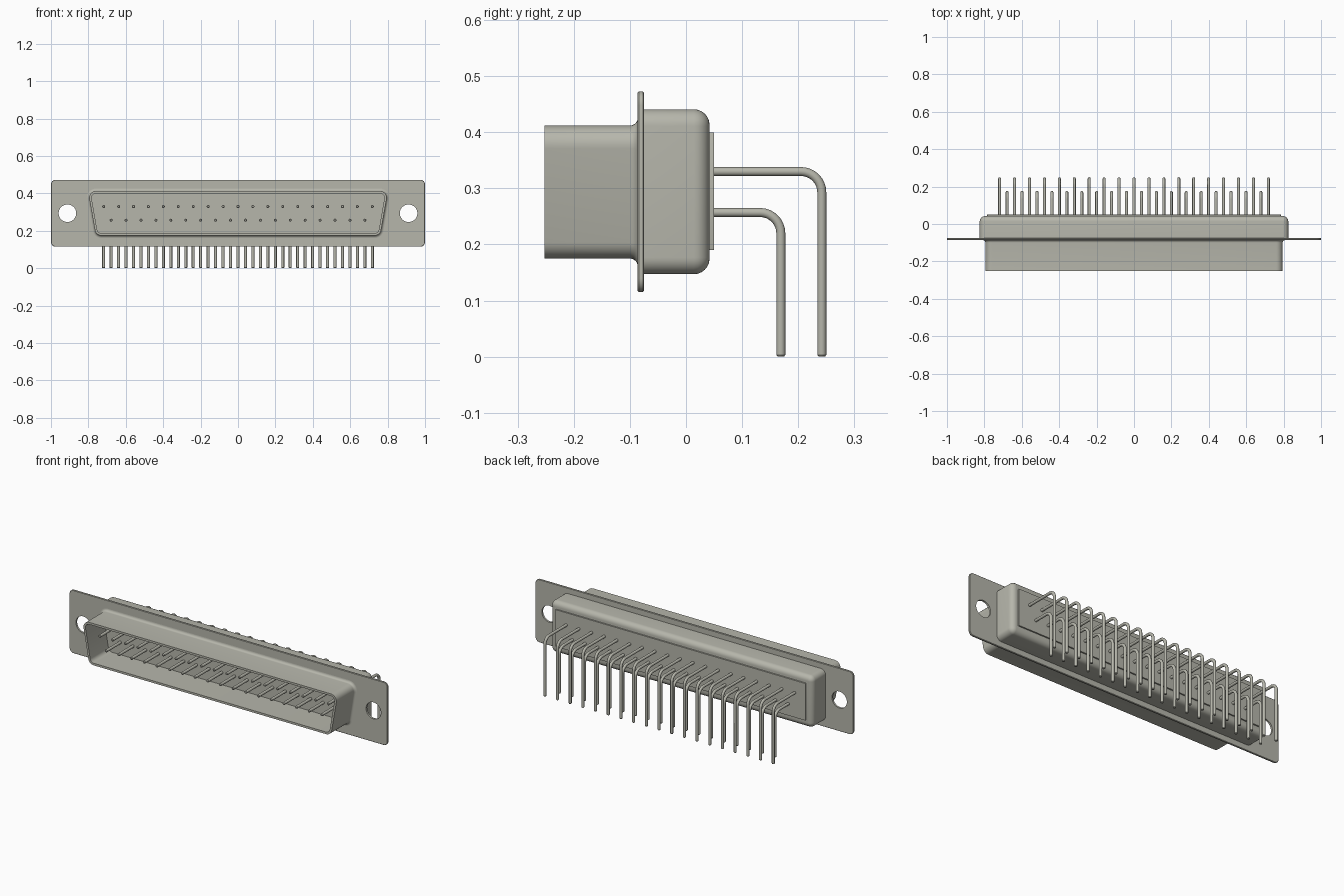
import bpy
import bmesh
from math import sin, cos, tan, pi, radians
from mathutils import Vector

cube = bpy.data.objects.get("Cube")
if cube:
    bpy.data.objects.remove(cube, do_unlink=True)

metal = bpy.data.materials.new("warm grey metal")
metal.use_nodes = True
METAL = (0.47, 0.47, 0.41, 1)
metal.diffuse_color = METAL
bsdf = metal.node_tree.nodes["Principled BSDF"]
bsdf.inputs["Base Color"].default_value = METAL
bsdf.inputs["Roughness"].default_value = 0.5


def add_object(name, mesh):
    ob = bpy.data.objects.new(name, mesh)
    bpy.context.collection.objects.link(ob)
    return ob


def smooth(ob):
    bpy.ops.object.select_all(action="DESELECT")
    ob.select_set(True)
    bpy.context.view_layer.objects.active = ob
    bpy.ops.object.shade_smooth_by_angle(angle=radians(35))


def loft(name, rings):
    """Skin equal-sized rings of points and cap both ends."""
    bm = bmesh.new()
    loops = [[bm.verts.new(p) for p in ring] for ring in rings]
    n = len(loops[0])
    for a, b in zip(loops, loops[1:]):
        for i in range(n):
            j = (i + 1) % n
            bm.faces.new((a[i], a[j], b[j], b[i]))
    bm.faces.new(loops[0])
    bm.faces.new(loops[-1])
    bmesh.ops.recalc_face_normals(bm, faces=bm.faces)
    mesh = bpy.data.meshes.new(name)
    bm.to_mesh(mesh)
    bm.free()
    mesh.materials.append(metal)
    ob = add_object(name, mesh)
    smooth(ob)
    return ob


def outline(half_top, z0, z1, r, y, slant=0, steps=8):
    """Rounded outline at depth y, grown by r around a core trapezoid."""
    half_bottom = half_top - (z1 - z0) * tan(slant)
    corners = [(half_top, z1, -slant, pi / 2),
               (-half_top, z1, pi / 2, pi + slant),
               (-half_bottom, z0, pi + slant, 1.5 * pi),
               (half_bottom, z0, 1.5 * pi, 2 * pi - slant)]
    points = []
    for x, z, start, end in corners:
        for k in range(steps + 1):
            a = start + (end - start) * k / steps
            points.append((x + r * cos(a), y, z + r * sin(a)))
    return points


def quarter(steps=6):
    return [pi / 2 * k / steps for k in range(steps + 1)]


# Mounting flange with two round screw holes
flange = loft("mounting_flange", [
    outline(0.975, 0.14, 0.448, r, y)
    for r, y in [(0.023, -0.086), (0.025, -0.084), (0.025, -0.077), (0.023, -0.075)]])
for side in (-1, 1):
    bpy.ops.mesh.primitive_cylinder_add(vertices=40, radius=0.047, depth=0.1,
                                        location=(side * 0.912, -0.08, 0.294),
                                        rotation=(pi / 2, 0, 0))
    cutter = bpy.context.object
    cutter.name = "screw_hole_cutter"
    cut = flange.modifiers.new("screw_hole", "BOOLEAN")
    cut.object = cutter
    cut.solver = "EXACT"
    bpy.context.view_layer.objects.active = flange
    bpy.ops.object.modifier_apply(modifier=cut.name)
    bpy.data.objects.remove(cutter, do_unlink=True)
smooth(flange)

# Hollow D-shaped front shell, flared where it meets the flange
R, WALL, FLARE = 0.035, 0.012, 0.014
profile = [(R + FLARE * (1 - sin(a)), -0.086 - FLARE * (1 - cos(a))) for a in quarter()]
profile += [(R, -0.252), (R - WALL, -0.252), (R - WALL, -0.088)]
loft("front_shell", [outline(0.76, 0.21, 0.377, r, y, radians(10)) for r, y in profile])

# Rear housing with a rounded back edge
E = 0.028
profile = [(0.03, -0.075)]
profile += [(0.03 - E * (1 - cos(a)), 0.042 - E + E * sin(a)) for a in quarter()]
loft("rear_housing", [outline(0.795, 0.177, 0.411, r, y) for r, y in profile])

# Raised pin carrier on the back
loft("pin_carrier", [outline(0.783, 0.192, 0.398, 0.002, y, steps=2) for y in (0.035, 0.05)])


def make_pin(name, z, y_drop, bend=0.037, r=0.008, sides=12):
    """Pin running back through the housing and bending down to the board."""
    path = [(-0.22, z, 0, 0.6), (-0.216, z, 0, 1)]
    path += [(y_drop - bend + bend * sin(a), z - bend + bend * cos(a), a, 1)
             for a in quarter(8)]
    path += [(y_drop, 0.003, pi / 2, 1), (y_drop, 0, pi / 2, 0.7)]
    rings = []
    for y, h, a, scale in path:
        side, up = Vector((1, 0, 0)), Vector((0, sin(a), cos(a)))
        rings.append([Vector((0, y, h)) + r * scale * (side * cos(t) + up * sin(t))
                      for t in (2 * pi * k / sides for k in range(sides))])
    return loft(name, rings)


# Two staggered rows of right-angle pins
PITCH = 0.0798
for row, count, z, y_drop in (("upper", 19, 0.33, 0.242), ("lower", 18, 0.257, 0.169)):
    first = make_pin(row + "_pin", z, y_drop)
    for i in range(count):
        pin = first if i == 0 else add_object(row + "_pin", first.data)
        pin.location.x = (i - (count - 1) / 2) * PITCH
